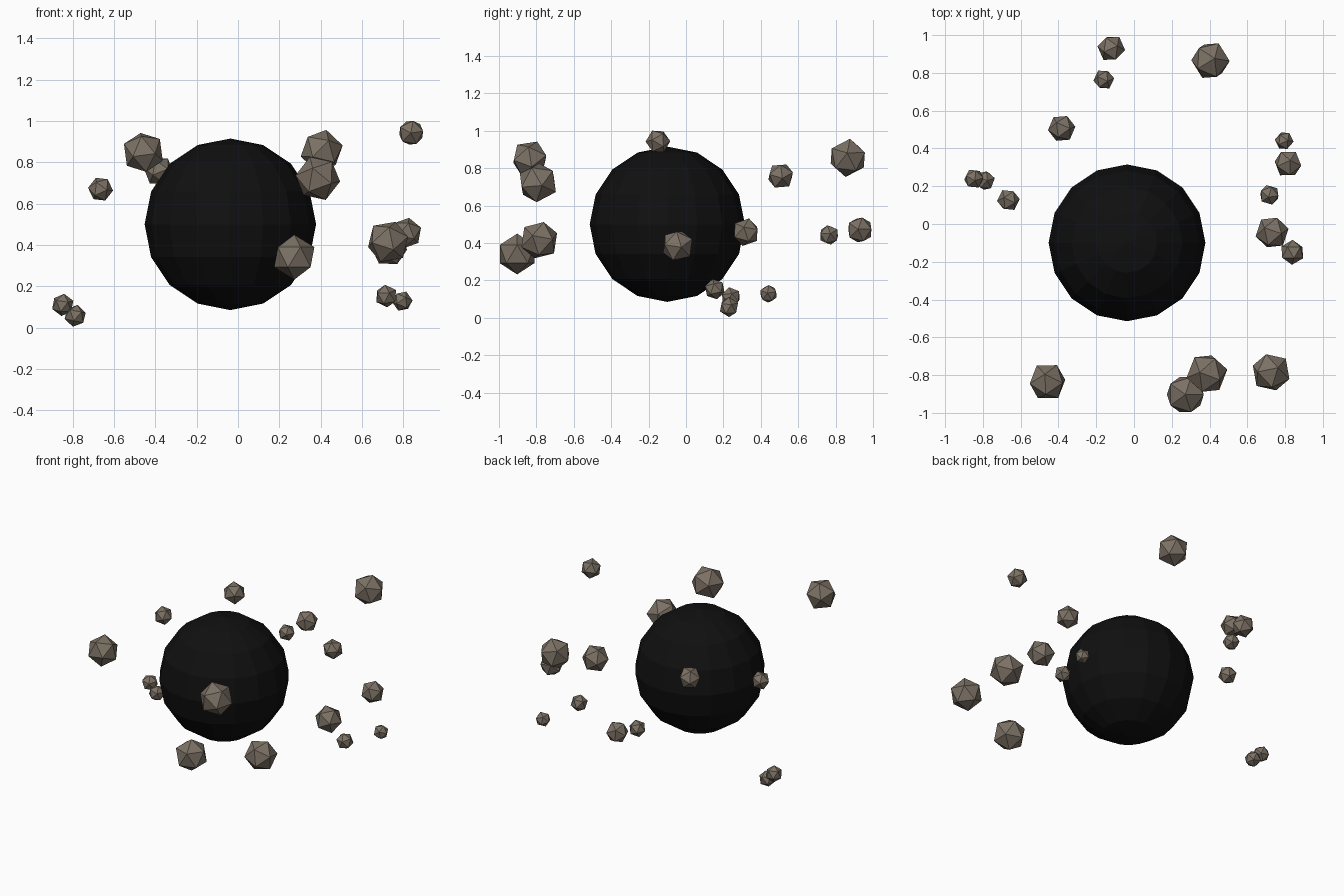
import bpy, random
from math import pi

random.seed(4)

def material(name, color):
    m = bpy.data.materials.new(name)
    m.diffuse_color = (*color, 1)
    return m

rock = material("brown_rock", (0.2, 0.165, 0.13))
black = material("black_core", (0.005, 0.005, 0.005))

# central dark sphere, flat faces
bpy.ops.mesh.primitive_uv_sphere_add(segments=16, ring_count=8, radius=0.415,
                                     location=(-0.037, -0.10, 0.50))
core = bpy.context.object
core.name = "core_sphere"
core.data.materials.append(black)

# surrounding rocks: x, y, z, radius
rocks = [
    (-0.12, 0.93, 0.47, 0.074), (-0.16, 0.765, 0.443, 0.056),
    (0.405, 0.865, 0.855, 0.105), (-0.383, 0.506, 0.758, 0.074),
    (-0.848, 0.24, 0.11, 0.055), (-0.788, 0.23, 0.057, 0.054),
    (-0.665, 0.127, 0.67, 0.061), (0.795, 0.441, 0.128, 0.050),
    (0.815, 0.32, 0.458, 0.076), (0.717, 0.154, 0.153, 0.056),
    (0.731, -0.045, 0.385, 0.09), (0.838, -0.15, 0.943, 0.066),
    (-0.458, -0.835, 0.848, 0.103), (0.272, -0.903, 0.341, 0.109),
    (0.386, -0.792, 0.722, 0.111), (0.726, -0.785, 0.415, 0.106),
]
for i, (x, y, z, r) in enumerate(rocks, 1):
    rot = (0, 0, 0) if i == 14 else tuple(random.uniform(0, 2 * pi) for _ in range(3))
    bpy.ops.mesh.primitive_ico_sphere_add(subdivisions=1, radius=r,
                                          location=(x, y, z), rotation=rot)
    o = bpy.context.object
    o.name = f"rock_{i:02d}"
    o.data.materials.append(rock)
